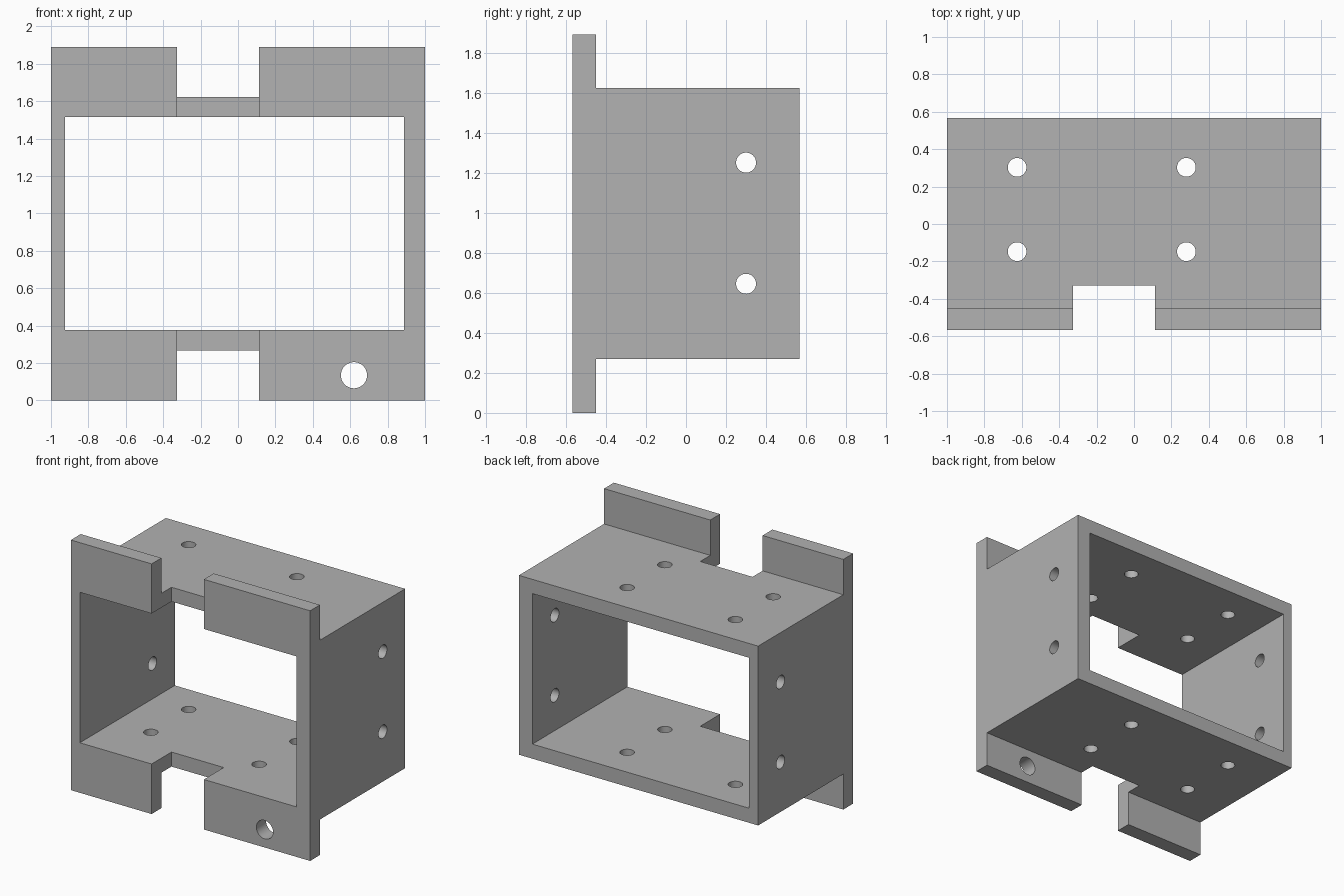
import bpy, bmesh, math
from mathutils import Vector

cube = bpy.data.objects.get("Cube")
if cube:
    bpy.data.objects.remove(cube, do_unlink=True)

# Single grey finish
grey = bpy.data.materials.new("plain_grey")
grey.use_nodes = True
colour = (0.445, 0.445, 0.445, 1)
grey.diffuse_color = colour
grey.node_tree.nodes["Principled BSDF"].inputs["Base Color"].default_value = colour

# Main dimensions
FRONT, BACK, FLANGE_BACK = -0.567, 0.567, -0.45
BOX_LOW, BOX_HIGH, TOP = 0.268, 1.623, 1.89


def make_object(name, bm):
    bmesh.ops.recalc_face_normals(bm, faces=bm.faces)
    mesh = bpy.data.meshes.new(name)
    bm.to_mesh(mesh)
    bm.free()
    mesh.materials.append(grey)
    obj = bpy.data.objects.new(name, mesh)
    bpy.context.collection.objects.link(obj)
    return obj


def box(name, low, high):
    bm = bmesh.new()
    bmesh.ops.create_cube(bm, size=1)
    low, high = Vector(low), Vector(high)
    for v in bm.verts:
        v.co = (low + high) / 2 + v.co * (high - low)
    return make_object(name, bm)


def drill(name, start, end, radius):
    start, end = Vector(start), Vector(end)
    bm = bmesh.new()
    bmesh.ops.create_cone(bm, cap_ends=True, segments=40, radius1=radius,
                          radius2=radius, depth=(end - start).length)
    turn = (end - start).to_track_quat('Z', 'Y')
    for v in bm.verts:
        v.co = turn @ v.co + (start + end) / 2
    return make_object(name, bm)


# Side profile of box and flange, extruded across the width
profile = [(FRONT, 0), (FLANGE_BACK, 0), (FLANGE_BACK, BOX_LOW), (BACK, BOX_LOW),
           (BACK, BOX_HIGH), (FLANGE_BACK, BOX_HIGH), (FLANGE_BACK, TOP), (FRONT, TOP)]
bm = bmesh.new()
side = bm.faces.new([bm.verts.new((-1, y, z)) for y, z in profile])
swept = bmesh.ops.extrude_face_region(bm, geom=[side])["geom"]
bmesh.ops.translate(bm, vec=(2, 0, 0),
                    verts=[g for g in swept if isinstance(g, bmesh.types.BMVert)])
if side.is_valid and not any(len(e.link_faces) < 2 for e in side.edges):
    pass
else:
    bmesh.ops.holes_fill(bm, edges=bm.edges, sides=0)
bracket = make_object("mounting_bracket", bm)

# Through opening and the notch in the front edges
cutters = [box("opening_cutter", (-0.925, -1, 0.378), (0.887, 1, 1.515)),
           box("notch_cutter", (-0.325, -1, -0.2), (0.112, -0.33, 2.2))]

# Flange mounting holes
for x in (-0.70, 0.62):
    for z in (0.135, 1.757):
        cutters.append(drill("flange_hole_cutter", (x, -0.8, z), (x, -0.3, z), 0.07))

# Holes through the top and bottom plates
for x in (-0.625, 0.28):
    for y in (-0.148, 0.303):
        cutters.append(drill("plate_hole_cutter", (x, y, 0), (x, y, 2), 0.05))

# Side holes: the rear pair passes through both walls, the front pair only one
for z in (0.645, 1.25):
    cutters.append(drill("rear_side_hole_cutter", (-1.2, 0.3, z), (1.2, 0.3, z), 0.05))
    cutters.append(drill("front_side_hole_cutter", (-1.2, -0.15, z), (-0.5, -0.15, z), 0.05))

bpy.ops.object.select_all(action='DESELECT')
bpy.context.view_layer.objects.active = bracket
bracket.select_set(True)
for cutter in cutters:
    cutter.hide_render = True
    mod = bracket.modifiers.new("cut", 'BOOLEAN')
    mod.operation = 'DIFFERENCE'
    mod.solver = 'EXACT'
    mod.object = cutter
    bpy.ops.object.modifier_apply(modifier=mod.name)
    bpy.data.objects.remove(cutter, do_unlink=True)

bpy.ops.object.shade_smooth_by_angle(angle=math.radians(30))
